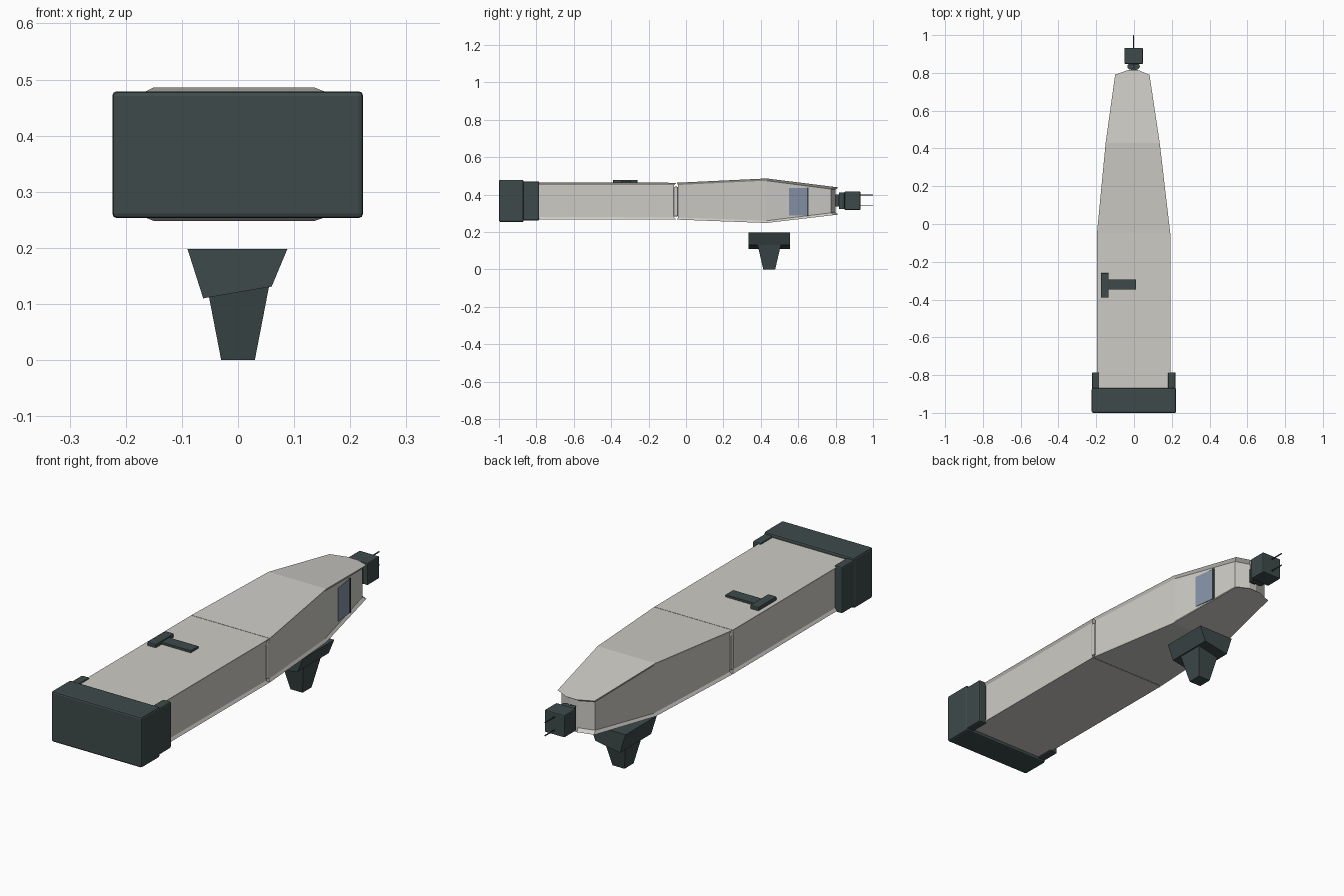
import bpy, bmesh, math
from mathutils import Vector

if "Cube" in bpy.data.objects:
    bpy.data.objects.remove(bpy.data.objects["Cube"])


def material(name, rgb):
    m = bpy.data.materials.new(name)
    m.diffuse_color = (*rgb, 1)
    m.use_nodes = True
    m.node_tree.nodes["Principled BSDF"].inputs["Base Color"].default_value = m.diffuse_color
    return m


SHELL = material("warm light grey", (0.61, 0.60, 0.56))
DARK = material("dark slate", (0.047, 0.068, 0.068))
GLASS = material("blue grey", (0.24, 0.29, 0.38))


def finish(name, bm, mat, bevel=0):
    bmesh.ops.recalc_face_normals(bm, faces=bm.faces[:])
    me = bpy.data.meshes.new(name)
    bm.to_mesh(me)
    bm.free()
    me.materials.append(mat)
    ob = bpy.data.objects.new(name, me)
    bpy.context.collection.objects.link(ob)
    if bevel:
        b = ob.modifiers.new("bevel", 'BEVEL')
        b.width, b.segments = bevel, 2
    return ob


def loft(name, rings, mat, bevel=0):
    """Skin a list of equal-length rings and cap both ends."""
    bm = bmesh.new()
    vs = [[bm.verts.new(p) for p in r] for r in rings]
    n = len(vs[0])
    for a, b in zip(vs, vs[1:]):
        for i in range(n):
            j = (i + 1) % n
            bm.faces.new((a[i], a[j], b[j], b[i]))
    bm.faces.new(vs[0][::-1])
    bm.faces.new(vs[-1])
    return finish(name, bm, mat, bevel)


def box(name, x, y, z, mat, bevel=0):
    rings = [[(x[0], y[0], h), (x[1], y[0], h), (x[1], y[1], h), (x[0], y[1], h)] for h in z]
    return loft(name, rings, mat, bevel)


# Height of the shell's top and bottom along its length
PROFILE = [(-1, 0.268, 0.464), (-0.05, 0.266, 0.463), (0.43, 0.248, 0.486), (0.815, 0.293, 0.438)]


def heights(y):
    for (a, b0, t0), (b, b1, t1) in zip(PROFILE, PROFILE[1:]):
        if y <= b:
            f = (y - a) / (b - a)
            return b0 + (b1 - b0) * f, t0 + (t1 - t0) * f
    return PROFILE[-1][1:]


def shell(name, outline, inset=0.008, lip=0.012):
    """Plan outline given as matched (right, left) points; walls sit inside the lips."""
    cy = sum(r[1] for r, l in outline) / len(outline)
    last = len(outline) - 1
    rings = []
    for i, (r, l) in enumerate(outline):
        # pull the walls in at both ends as well as at the sides
        pull = 0.006 if i == 0 else (-0.016 if i >= last - 1 and last > 1 else -0.012 if i == last else 0)
        ring = []
        for (x, y), s in ((r, -1), (l, 1)):
            b, t = heights(y)
            d = min(inset, abs(r[0] - l[0]) * 0.25)
            pts = [(x, y, b), (x + s * d, y + pull, b + lip),
                   (x + s * d, y + pull, t - lip), (x, y, t)]
            ring += pts if s < 0 else pts[::-1]
        rings.append(ring)
    return loft(name, rings, SHELL)


shell("front_shell", [((0.192, -0.9), (-0.196, -0.9)), ((0.192, -0.051), (-0.196, -0.051))])
shell("rear_shell", [((0.192, -0.049), (-0.196, -0.049)), ((0.136, 0.43), (-0.150, 0.43)),
                     ((0.082, 0.79), (-0.100, 0.79)), ((0.022, 0.815), (-0.032, 0.815))])

# Rounded bars in the side seams
for side, x in (("right", 0.180), ("left", -0.184)):
    box("seam_bar_" + side, (x - 0.008, x + 0.008), (-0.066, -0.043), (0.283, 0.442), SHELL, 0.005)

# End cap with cheeks that overlap the shell sides
box("end_cap", (-0.224, 0.223), (-1, -0.868), (0.253, 0.479), DARK, 0.008)
for side, x in (("right", (0.180, 0.220)), ("left", (-0.222, -0.184))):
    box("cap_cheek_" + side, x, (-0.89, -0.785), (0.262, 0.470), DARK, 0.006)

# T-shaped latch on the top
box("latch_head", (-0.176, -0.134), (-0.39, -0.26), (0.458, 0.479), DARK, 0.004)
box("latch_stem", (-0.14, 0.01), (-0.348, -0.294), (0.458, 0.473), DARK)


# Window plate following the tapered right side
def side_x(y):
    return 0.192 - 0.131 * (y + 0.05) - 0.008


rings = []
for y in (0.55, 0.648):
    x = side_x(y)
    rings.append([(x - 0.003, y, 0.287), (x + 0.006, y, 0.287),
                  (x + 0.006, y, 0.436), (x - 0.003, y, 0.436)])
loft("side_window", rings, GLASS)
x = side_x(0.652)
box("window_trim", (x - 0.003, x + 0.008), (0.648, 0.655), (0.285, 0.438), DARK)

# Plug at the rear: neck, two hinge posts, block and blades
box("plug_neck", (-0.016, 0.012), (0.795, 0.86), (0.335, 0.40), DARK)
for side, cx in (("right", 0.014), ("left", -0.018)):
    rings = [[(cx + 0.017 * math.cos(a * math.pi / 6), 0.834 + 0.017 * math.sin(a * math.pi / 6), z)
              for a in range(12)] for z in (0.323, 0.411)]
    loft("plug_post_" + side, rings, DARK)
box("plug_block", (-0.051, 0.047), (0.848, 0.932), (0.318, 0.417), DARK, 0.004)
for level, z in (("lower", 0.340), ("upper", 0.398)):
    box("plug_blade_" + level, (-0.004, 0.0), (0.925, 1.0), (z - 0.002, z + 0.002), DARK)

# Foot below: slanted block and tapered peg
section = [(-0.09, 0.198), (-0.062, 0.110), (0.06, 0.131), (0.088, 0.198)]
loft("foot_block", [[(x, y, z) for x, z in section] for y in (0.335, 0.555)], DARK)
rings = []
for z, w, y0, y1 in ((0.0, 0.030, 0.413, 0.477), (0.135, 0.056, 0.382, 0.508)):
    rings.append([(-w, y0, z), (w, y0, z), (w, y1, z), (-w, y1, z)])
loft("foot_peg", rings, DARK)
